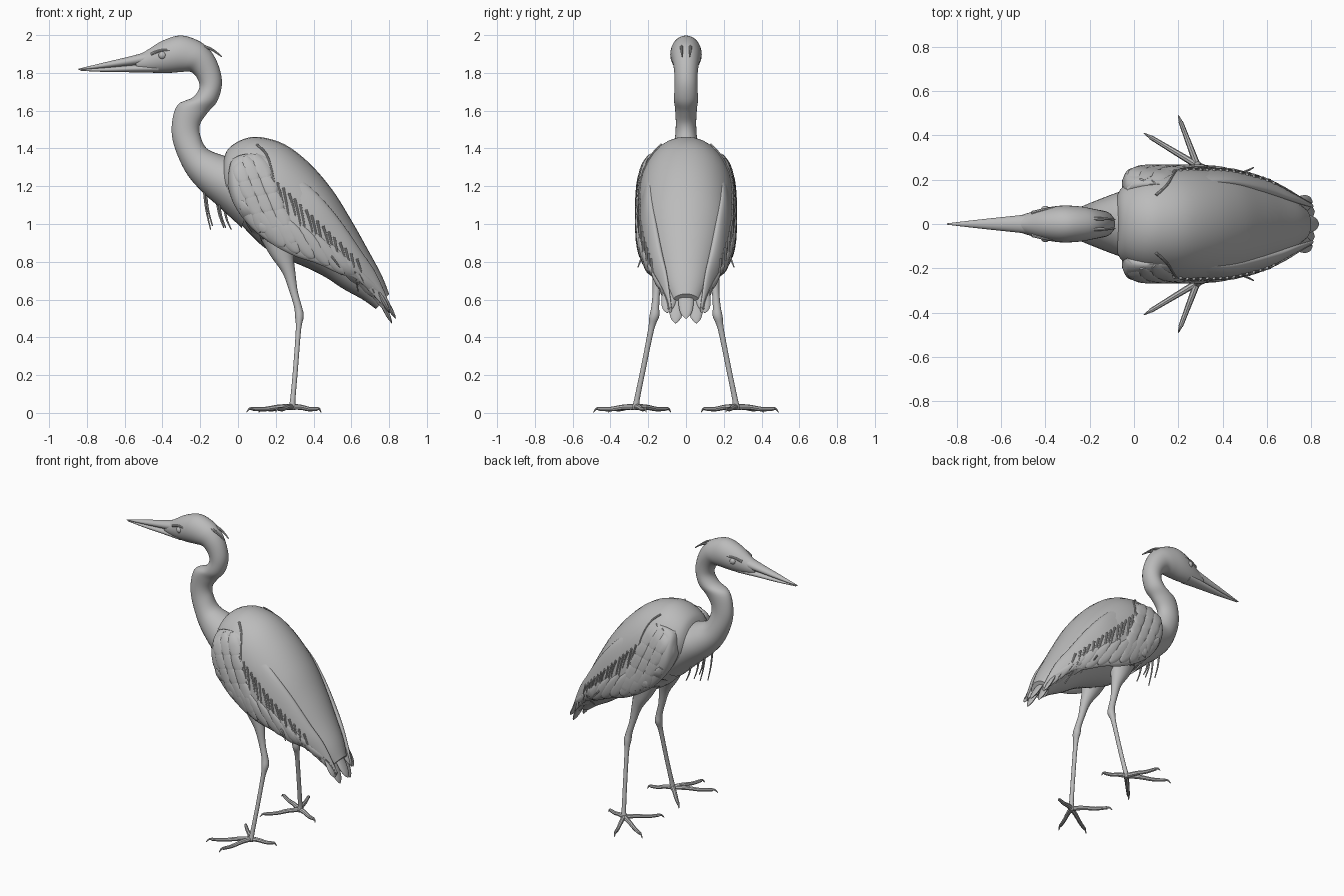
import bpy, bmesh, math
from mathutils import Vector
from mathutils.bvhtree import BVHTree

if "Cube" in bpy.data.objects:
    bpy.data.objects.remove(bpy.data.objects["Cube"])

grey = bpy.data.materials.new("plumage grey")
grey.use_nodes = True
grey.diffuse_color = (0.5, 0.5, 0.5, 1)
grey.node_tree.nodes["Principled BSDF"].inputs["Base Color"].default_value = (0.5, 0.5, 0.5, 1)
parts = []


def smooth_rows(rows, steps):
    """Catmull-Rom interpolation of rows of numbers."""
    out = []
    for i in range(len(rows) - 1):
        a, b, c, d = (rows[max(i - 1, 0)], rows[i], rows[i + 1], rows[min(i + 2, len(rows) - 1)])
        for k in range(steps):
            t = k / steps
            out.append([q + t * (r - p + t * (2 * p - 5 * q + 4 * r - s + t * (3 * q - p - 3 * r + s))) / 2
                        for p, q, r, s in zip(a, b, c, d)])
    return out + [list(rows[-1])]


def loft(bm, rows, sides=32, steps=5, mirror=1):
    """Oval rings; a row is upper point, lower point, half-width along y."""
    rings = []
    for ux, uy, uz, lx, ly, lz, w in smooth_rows(rows, steps):
        up, low = Vector((ux, uy * mirror, uz)), Vector((lx, ly * mirror, lz))
        mid, half = (up + low) / 2, (up - low) / 2
        ring = []
        for k in range(sides):
            a = math.tau * k / sides
            ring.append(bm.verts.new(mid + half * math.cos(a) + Vector((0, max(w, 0.001) * math.sin(a), 0))))
        rings.append(ring)
    for r, s in zip(rings, rings[1:]):
        for k in range(sides):
            j = (k + 1) % sides
            bm.faces.new((r[k], r[j], s[j], s[k]))
    bm.faces.new(rings[0])
    bm.faces.new(rings[-1])


def finish(name, bm):
    bmesh.ops.recalc_face_normals(bm, faces=bm.faces)
    mesh = bpy.data.meshes.new(name)
    bm.to_mesh(mesh)
    obj = bpy.data.objects.new(name, mesh)
    bpy.context.collection.objects.link(obj)
    mesh.materials.append(grey)
    parts.append(obj)
    return BVHTree.FromBMesh(bm)


def central(name, rows):
    """Loft on the middle plane from rows ux, uz, lx, lz, half-width."""
    bm = bmesh.new()
    loft(bm, [(a, 0, b, c, 0, d, w) for a, b, c, d, w in rows])
    return finish(name, bm)


def strands(name, paths, thick, thin):
    """Tapered round strands through the given points."""
    curve = bpy.data.curves.new(name, 'CURVE')
    curve.dimensions = '3D'
    curve.bevel_depth = 1
    curve.bevel_resolution = 2
    curve.use_fill_caps = True
    for path in paths:
        pts = smooth_rows(path, 4)
        sp = curve.splines.new('POLY')
        sp.points.add(len(pts) - 1)
        for i, p in enumerate(pts):
            sp.points[i].co = (*p, 1)
            sp.points[i].radius = thick + (thin - thick) * i / (len(pts) - 1)
    obj = bpy.data.objects.new(name, curve)
    bpy.context.collection.objects.link(obj)
    curve.materials.append(grey)
    bpy.ops.object.select_all(action='DESELECT')
    obj.select_set(True)
    bpy.context.view_layer.objects.active = obj
    bpy.ops.object.convert(target='MESH')
    parts.append(bpy.context.view_layer.objects.active)


# Torso
body_tree = central("body", [
    (-.08, 1.33, -.1, 1.28, .05), (-.05, 1.4, -.08, 1.14, .15), (.03, 1.45, -.02, 1.04, .205),
    (.12, 1.46, .06, .95, .235), (.25, 1.42, .14, .875, .25), (.38, 1.32, .24, .82, .245),
    (.5, 1.18, .36, .77, .225), (.6, 1.02, .46, .72, .19), (.69, .86, .56, .655, .15),
    (.76, .73, .66, .6, .11), (.8, .63, .73, .55, .07)])

# Curved neck flowing into the head
central("neck_and_head", [
    (.1, 1.25, .02, .98, .18), (0, 1.34, -.1, 1.09, .15), (-.085, 1.365, -.2, 1.18, .115),
    (-.165, 1.4, -.28, 1.28, .082), (-.2, 1.47, -.34, 1.42, .06), (-.2, 1.53, -.35, 1.53, .054),
    (-.16, 1.59, -.32, 1.63, .058), (-.11, 1.65, -.24, 1.67, .064), (-.085, 1.74, -.205, 1.72, .06),
    (-.1, 1.83, -.215, 1.77, .062), (-.14, 1.91, -.25, 1.805, .07), (-.2, 1.965, -.3, 1.805, .08),
    (-.3, 1.998, -.36, 1.8, .083), (-.4, 1.97, -.42, 1.8, .07), (-.49, 1.915, -.49, 1.806, .046),
    (-.54, 1.89, -.54, 1.815, .03)])

# Bill in two halves
central("upper_bill", [(-.42, 1.93, -.42, 1.85, .05), (-.55, 1.893, -.55, 1.84, .036),
                       (-.7, 1.857, -.7, 1.827, .02), (-.845, 1.822, -.845, 1.816, .003)])
central("lower_bill", [(-.42, 1.85, -.42, 1.8, .048), (-.55, 1.842, -.55, 1.803, .034),
                       (-.7, 1.828, -.7, 1.805, .018), (-.835, 1.818, -.835, 1.811, .003)])

wing_rows = [
    (-.05, .17, 1.27, -.055, .17, 1.2, .03), (-.03, .17, 1.34, -.02, .2, 1.1, .06),
    (.04, .18, 1.37, .06, .22, .99, .055), (.14, .18, 1.36, .17, .225, .9, .05),
    (.28, .18, 1.28, .3, .225, .83, .05), (.42, .19, 1.16, .42, .215, .79, .04),
    (.54, .17, 1.02, .54, .19, .735, .035), (.65, .14, .86, .62, .165, .71, .03),
    (.73, .11, .74, .7, .13, .64, .02), (.81, .08, .56, .8, .085, .53, .008)]
leg_rows = [  # x, y, z, half depth, half width
    (.22, .13, .92, .1, .07), (.235, .14, .83, .062, .05), (.27, .15, .74, .034, .03),
    (.295, .157, .64, .022, .02), (.318, .163, .56, .021, .021), (.325, .168, .51, .023, .026),
    (.32, .185, .44, .014, .016), (.305, .225, .24, .013, .014), (.29, .26, .07, .014, .015),
    (.285, .265, .03, .02, .02), (.285, .265, .015, .012, .012)]
toe_tips = [(.2, .49), (.045, .41), (.11, .08), (.44, .21)]

for side, m in (("front_side", -1), ("back_side", 1)):
    bm = bmesh.new()
    loft(bm, wing_rows, mirror=m)
    wing_tree = finish(side + "_wing", bm)

    def skin(x, z, lift=.004):
        """Outermost y of the flank at x, z, stepping inward if it is missed."""
        px, pz = x, z
        for _ in range(20):
            hits = [t.ray_cast(Vector((px, m, pz)), Vector((0, -m, 0)))[0] for t in (body_tree, wing_tree)]
            hits = [abs(h.y) for h in hits if h]
            if hits:
                return max(hits) + lift
            px, pz = px + (.3 - px) * .06, pz + (1.1 - pz) * .06
        return .15

    def feather(bm, base, tip, width):
        """Leaf-shaped plate that follows the flank."""
        base, tip = Vector(base), Vector(tip)
        across = Vector((base.y - tip.y, tip.x - base.x)).normalized()
        rows = []
        for t, k in ((0, .3), (.3, .8), (.65, 1), (.88, .75), (.97, .4), (1, .08)):
            c = base.lerp(tip, t)
            u, l = c + across * width * k, c - across * width * k
            rows.append((u.x, skin(*u), u.y, l.x, skin(*l), l.y, .009 * min(1, k + .2)))
        loft(bm, rows, 10, 2, m)

    # Shoulder coverts in overlapping rows
    bm = bmesh.new()
    for row in range(3):
        for i in range(5):
            x, z = .0 + .055 * row + .035 * i, 1.3 - .085 * i + .01 * row
            feather(bm, (x - .02, z + .05), (x + .045, z - .09), .04)
    finish(side + "_coverts", bm)

    # Long flight feathers along the lower edge
    bm = bmesh.new()
    for i in range(9):
        t = i / 8
        x, z = .16 + .64 * t, .9 - .2 * t - .16 * t ** 3
        feather(bm, (x - .15, z + .22 - .02 * t), (x, z), .042 - .014 * t)
    finish(side + "_flight_feathers", bm)

    # Loose plumes draped over the flank
    def drape(points):
        return [(x, m * skin(x, z, .003), z) for x, z in points]
    plumes = [drape([(.1, 1.42), (.15, 1.37), (.18, 1.28), (.2, 1.18)])]
    for i in range(16):
        x, z = .18 + .03 * i, 1.25 - .029 * i
        drop = .12 + .04 * (i % 3)
        plumes.append(drape([(x, z), (x + .02, z - drop / 2), (x + .035, z - drop)]))
    plumes.append([(.47, m * .225, .86), (.51, m * .24, .81), (.54, m * .255, .77)])
    strands(side + "_plumes", plumes, .007, .003)

    # Leg, toes and claws
    bm = bmesh.new()
    loft(bm, [(x + d, y, z, x - d, y, z, w) for x, y, z, d, w in leg_rows], 16, 4, m)
    finish(side + "_leg", bm)
    hub = Vector((.285, .265))
    toes, claws = [], []
    for tip in toe_tips:
        def along(t, z):
            p = hub.lerp(Vector(tip), t)
            return (p.x, p.y * m, z)
        toes.append([along(0, .032), along(.3, .03), along(.6, .02), along(.88, .022)])
        claws.append([along(.84, .022), along(.93, .022), along(1, .003)])
    strands(side + "_toes", toes, .016, .01)
    strands(side + "_claws", claws, .01, .002)

    # Eye and brow
    bm = bmesh.new()
    bmesh.ops.create_uvsphere(bm, u_segments=16, v_segments=10, radius=.022)
    bmesh.ops.translate(bm, verts=bm.verts, vec=(-.4, m * .06, 1.893))
    finish(side + "_eye", bm)
    strands(side + "_brow", [[(-.46, m * .05, 1.9), (-.4, m * .066, 1.92), (-.33, m * .076, 1.915)]], .009, .004)

# Tail feathers fanned behind the body
bm = bmesh.new()
for y, x, z in ((0, .835, .5), (.055, .815, .475), (-.055, .815, .475), (.1, .805, .53), (-.1, .805, .53)):
    rows = []
    for t, k in ((0, .5), (.4, .9), (.75, 1), (.92, .7), (1, .1)):
        cx, cz, cy = .64 + (x - .64) * t, .83 + (z - .83) * t, y * (.6 + .4 * t)
        rows.append((cx + .012 * k, cy, cz + .006 * k, cx - .012 * k, cy, cz - .006 * k, .04 * k))
    loft(bm, rows, 12, 3)
finish("tail_feathers", bm)

# Crest and breast plumes
strands("crest", [[(-.24, y, 1.95), (-.15, y * 1.2, 1.93), (-.085, y, 1.885)] for y in (-.02, .02)], .012, .003)
strands("breast_plumes", [[(x, y, z), (x + .012, y, z - d / 2), (x + .035, y, z - d)]
                          for x, y, z, d in ((-.18, -.03, 1.18, .21), (-.17, .04, 1.16, .17),
                                             (-.11, .02, 1.11, .13), (-.1, -.05, 1.1, .12),
                                             (-.07, .05, 1.07, .1))], .007, .003)

# Smooth shading throughout
bpy.ops.object.select_all(action='DESELECT')
for obj in parts:
    obj.select_set(True)
bpy.context.view_layer.objects.active = parts[0]
bpy.ops.object.shade_smooth_by_angle(angle=math.radians(40))
